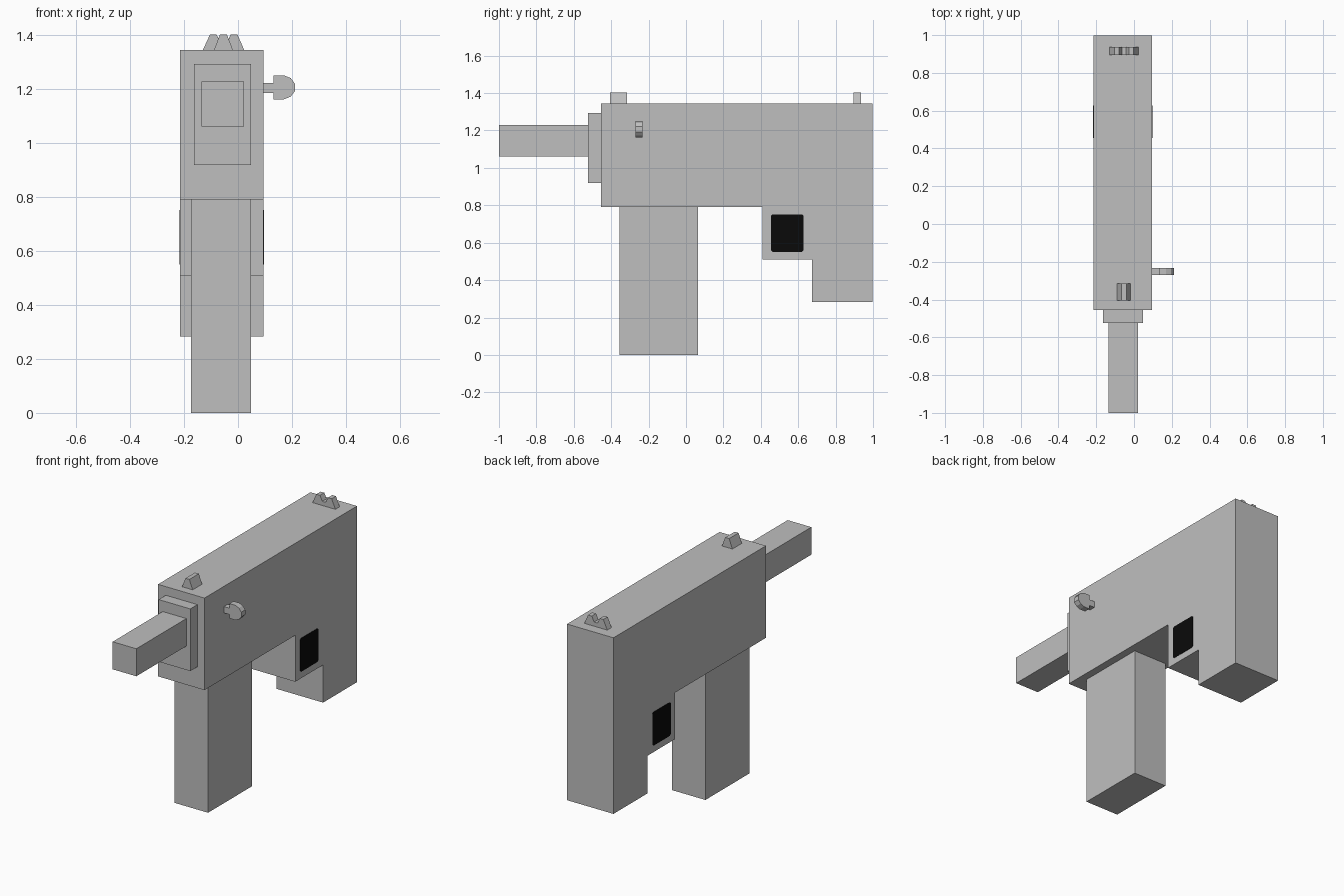
import bpy
import bmesh
from mathutils import Vector

old = bpy.data.objects.get("Cube")
if old:
    bpy.data.objects.remove(old, do_unlink=True)


def make_material(name, value):
    mat = bpy.data.materials.new(name)
    mat.use_nodes = True
    colour = (value, value, value, 1)
    mat.diffuse_color = colour
    mat.node_tree.nodes["Principled BSDF"].inputs["Base Color"].default_value = colour
    return mat


grey = make_material("grey", 0.52)
black = make_material("black", 0.003)


def prism(name, profile, axis, start, end, mat=grey):
    """Extrude a 2D profile along x (profile is y, z) or along y (profile is x, z)."""
    bm = bmesh.new()
    if axis == "x":
        points = [(start, a, b) for a, b in profile]
        offset = Vector((end - start, 0, 0))
    else:
        points = [(a, start, b) for a, b in profile]
        offset = Vector((0, end - start, 0))
    face = bm.faces.new([bm.verts.new(p) for p in points])
    result = bmesh.ops.extrude_face_region(bm, geom=[face])
    moved = [v for v in result["geom"] if isinstance(v, bmesh.types.BMVert)]
    bmesh.ops.translate(bm, verts=moved, vec=offset)
    bmesh.ops.recalc_face_normals(bm, faces=bm.faces)
    mesh = bpy.data.meshes.new(name)
    bm.to_mesh(mesh)
    bm.free()
    mesh.materials.append(mat)
    obj = bpy.data.objects.new(name, mesh)
    bpy.context.collection.objects.link(obj)
    return obj


def rect(a0, a1, b0, b1):
    return [(a0, b0), (a1, b0), (a1, b1), (a0, b1)]


# Body with stepped grip
LEFT, RIGHT, TOP = 0.095, -0.215, 1.345
prism("body", [(-0.455, TOP), (-0.455, 0.79), (0.41, 0.79), (0.41, 0.51),
               (0.675, 0.51), (0.675, 0.283), (0.998, 0.283), (0.998, TOP)],
      "x", RIGHT, LEFT)

# Magazine, collar and barrel
prism("magazine", rect(-0.175, 0.049, 0, 0.8), "y", -0.355, 0.065)
prism("barrel_collar", rect(-0.163, 0.048, 0.918, 1.293), "y", -0.523, -0.45)
prism("barrel", rect(-0.136, 0.022, 1.062, 1.228), "y", -1.0, -0.52)

# Sights
prism("front_sight", [(-0.089, TOP), (-0.067, 1.402), (-0.041, 1.402), (-0.019, TOP)],
      "y", -0.405, -0.315)
prism("rear_sight", [(-0.13, TOP), (-0.104, 1.402), (-0.08, 1.402), (-0.064, 1.37),
                     (-0.042, 1.37), (-0.027, 1.402), (-0.002, 1.402), (0.023, TOP)],
      "y", 0.895, 0.936)

# Charging handle
prism("handle_stem", rect(0.09, 0.135, 1.185, 1.223), "y", -0.27, -0.232)
prism("handle_knob", [(0.132, 1.162), (0.17, 1.162), (0.195, 1.172), (0.211, 1.192),
                      (0.211, 1.22), (0.195, 1.241), (0.17, 1.251), (0.132, 1.251)],
      "y", -0.27, -0.232)

# Trigger windows on both sides, with clipped corners
y0, y1, z0, z1, c = 0.455, 0.627, 0.55, 0.752, 0.008
window = [(y0 + c, z0), (y1 - c, z0), (y1, z0 + c), (y1, z1 - c),
          (y1 - c, z1), (y0 + c, z1), (y0, z1 - c), (y0, z0 + c)]
for side, x, step in (("left", LEFT, 0.002), ("right", RIGHT, -0.002)):
    prism("trigger_window_" + side, window, "x", x - step, x + step, black)
